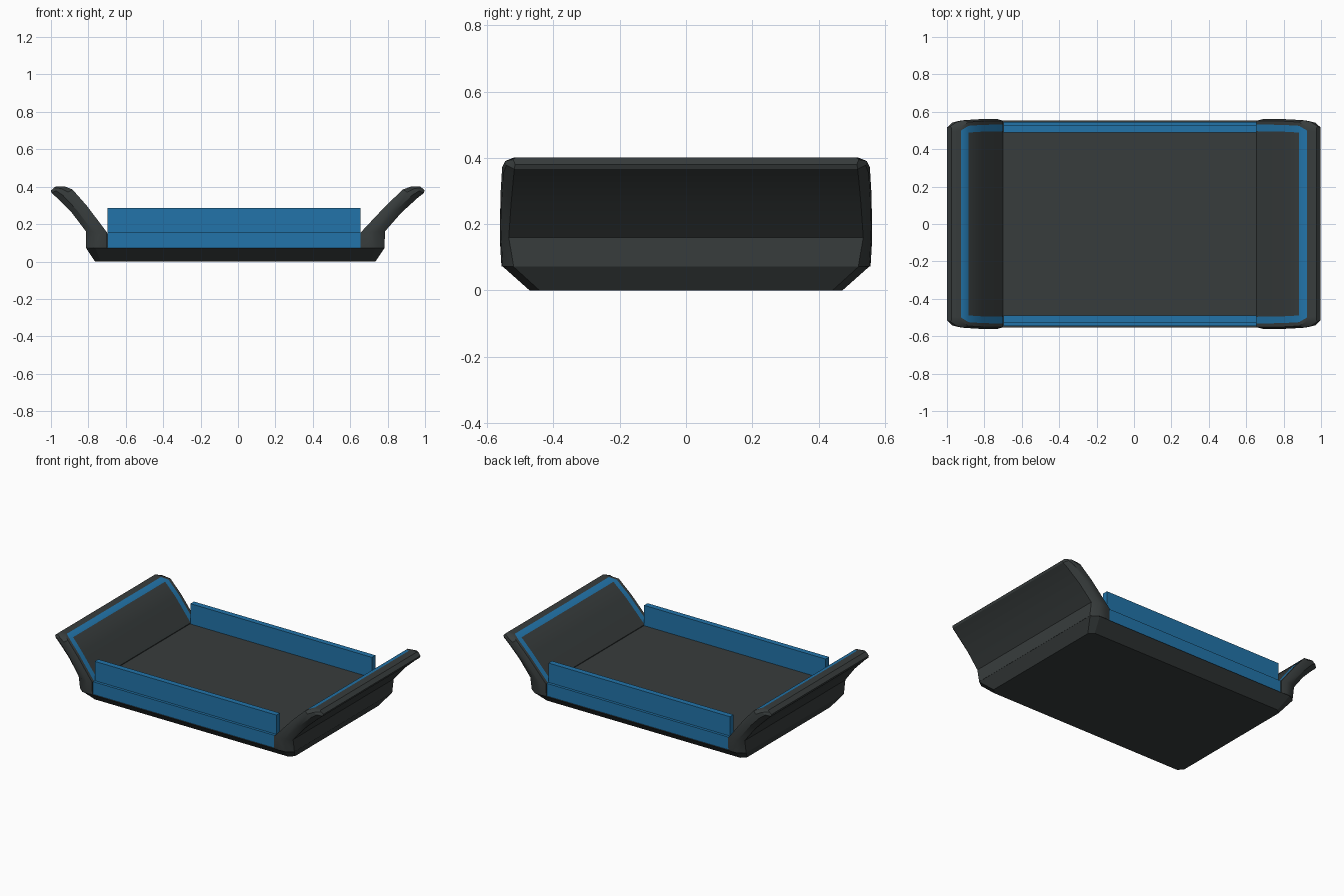
import bpy, bmesh

if "Cube" in bpy.data.objects:
    bpy.data.objects.remove(bpy.data.objects["Cube"])


def material(name, rgb):
    m = bpy.data.materials.new(name)
    m.diffuse_color = (*rgb, 1)
    m.use_nodes = True
    m.node_tree.nodes["Principled BSDF"].inputs["Base Color"].default_value = m.diffuse_color
    return m


DARK = material("charcoal", (0.039, 0.046, 0.046))
BLUE = material("blue", (0.016, 0.175, 0.40))


def loft(name, rings, mats, rule=None, smooth=False):
    """Skin a list of equal-length closed rings; rule(i, j) gives the material index."""
    bm = bmesh.new()
    vs = [[bm.verts.new(p) for p in r] for r in rings]
    n = len(rings[0])
    for i in range(len(rings) - 1):
        for j in range(n):
            k = (j + 1) % n
            f = bm.faces.new((vs[i][j], vs[i][k], vs[i + 1][k], vs[i + 1][j]))
            f.material_index = rule(i, j) if rule else 0
    bm.faces.new(vs[0])
    bm.faces.new(vs[-1])
    bmesh.ops.recalc_face_normals(bm, faces=bm.faces)
    me = bpy.data.meshes.new(name)
    bm.to_mesh(me)
    bm.free()
    for m in mats:
        me.materials.append(m)
    ob = bpy.data.objects.new(name, me)
    bpy.context.collection.objects.link(ob)
    if smooth:
        bpy.ops.object.select_all(action='DESELECT')
        ob.select_set(True)
        bpy.context.view_layer.objects.active = ob
        bpy.ops.object.shade_smooth_by_angle(angle=0.55)
    return ob


def box(name, x0, x1, y0, y1, z0, z1, mat):
    ring = [(x0, y0), (x1, y0), (x1, y1), (x0, y1)]
    return loft(name, [[(x, y, z) for x, y in ring] for z in (z0, z1)], [mat])


def octagon(x0, x1, y, cx, cy, z):
    return [(x0 + cx, -y, z), (x1 - cx, -y, z), (x1, -y + cy, z), (x1, y - cy, z),
            (x1 - cx, y, z), (x0 + cx, y, z), (x0, y - cy, z), (x0, -y + cy, z)]


# Base plate with chamfered underside, and raised tray floor
loft("base", [octagon(-0.765, 0.735, 0.472, 0.03, 0.03, 0),
              octagon(-0.812, 0.783, 0.553, 0.05, 0.032, 0.072)], [DARK])
box("tray_floor", -0.70, 0.657, -0.49, 0.49, 0.07, 0.15, DARK)

# Side rails: thick lower strip, thinner upper strip
for side, s in (("front", -1), ("back", 1)):
    for part, y, z0, z1 in (("lower", 0.545, 0.07, 0.157), ("upper", 0.527, 0.157, 0.287)):
        a, b = sorted((s * 0.49, s * y))
        box(f"{side}_rail_{part}", -0.697, 0.655, a, b, z0, z1, BLUE)

# Flared end walls: inner (x, z), outer (x, z), half widths: inner edge, side, outer edge
STATIONS = [
    ((0.700, 0.072), (0.812, 0.072), 0.550, 0.557, 0.520),
    ((0.700, 0.155), (0.812, 0.160), 0.552, 0.562, 0.535),
    ((0.810, 0.300), (0.888, 0.260), 0.550, 0.560, 0.528),
    ((0.885, 0.385), (0.965, 0.338), 0.545, 0.555, 0.521),
    ((0.925, 0.401), (0.997, 0.366), 0.520, 0.546, 0.518),
    ((0.975, 0.401), (1.000, 0.380), 0.514, 0.522, 0.516),
]


def wall(name, s):
    def place(x, z, drop):
        # the right wall stands slightly closer in at its foot
        t = min(1, max(0, (z - 0.15) / 0.25))
        return s * (x - (drop * (1 - t) if s > 0 else 0))

    rings = []
    for (xi, zi), (xo, zo), yi, ym, yo in STATIONS:
        a, b = (place(xi, zi, 0.045), zi), (place(xo, zo, 0.028), zo)

        def at(f):
            return a[0] + (b[0] - a[0]) * f, a[1] + (b[1] - a[1]) * f

        half = [(0, yi - 0.056), (0, yi - 0.02), (0, yi), (0.3, ym), (0.65, ym - 0.004), (1, yo)]
        full = [(f, -y) for f, y in reversed(half)] + half
        rings.append([(at(f)[0], y, at(f)[1]) for f, y in full])

    def trim(i, j):
        # blue trim runs up both edges of the slope and across its top
        return int((1 <= i <= 3 and j in (4, 6)) or (i == 3 and j == 5))

    loft(name, rings, [DARK, BLUE], trim, True)


wall("left_end_wall", -1)
wall("right_end_wall", 1)
